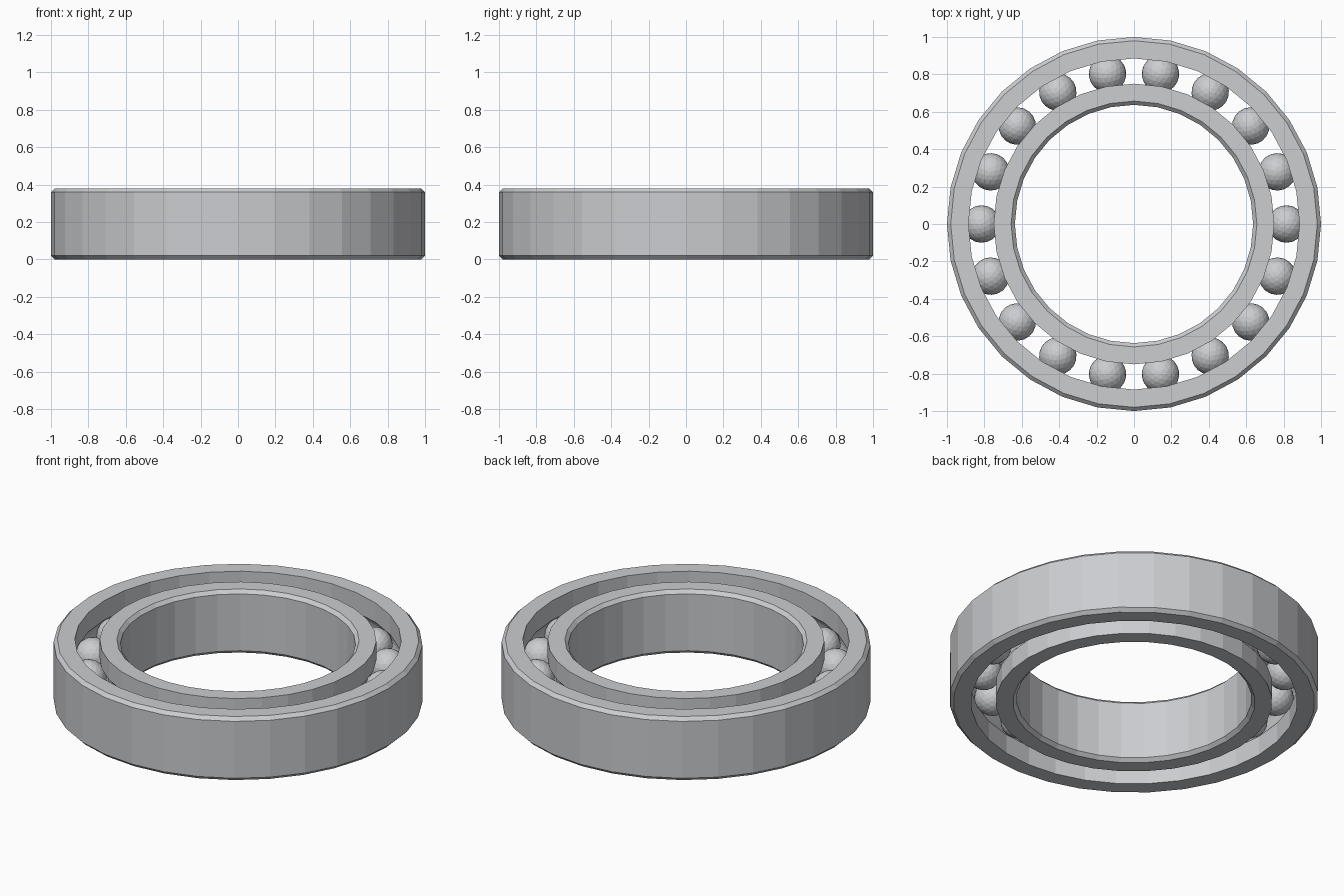
import bpy
import bmesh
from math import sin, cos, pi, radians, asin
from mathutils import Matrix

cube = bpy.data.objects.get("Cube")
if cube:
    bpy.data.objects.remove(cube, do_unlink=True)

HEIGHT = 0.38
MID = HEIGHT / 2
BEVEL = 0.02
SIDES = 32
BALLS = 18
BALL_R = 0.1
PITCH_R = 0.815
GROOVE_R = 0.102

steel = bpy.data.materials.new("steel grey")
steel.use_nodes = True
colour = (0.60, 0.61, 0.63, 1)
steel.diffuse_color = colour
steel.node_tree.nodes["Principled BSDF"].inputs["Base Color"].default_value = colour


def add_object(name, bm):
    mesh = bpy.data.meshes.new(name)
    bmesh.ops.recalc_face_normals(bm, faces=bm.faces)
    bm.to_mesh(mesh)
    bm.free()
    mesh.materials.append(steel)
    obj = bpy.data.objects.new(name, mesh)
    bpy.context.collection.objects.link(obj)
    return obj


def groove(race_r, side, steps=8):
    """Rounded ball track cut into a race, listed from bottom to top."""
    half = asin(min(1, (1 - ((race_r - PITCH_R) / GROOVE_R) ** 2) ** 0.5))
    angles = [half * (2 * i / steps - 1) for i in range(steps + 1)]
    return [(PITCH_R + side * GROOVE_R * cos(a), MID + GROOVE_R * sin(a)) for a in angles]


def ring(name, race_r, plain_r):
    """Lathe a ring with a grooved race on one side and bevelled edges on the other."""
    side = 1 if race_r > PITCH_R else -1
    inset = plain_r - side * BEVEL
    profile = [(race_r, 0), *groove(race_r, side), (race_r, HEIGHT),
               (inset, HEIGHT), (plain_r, HEIGHT - BEVEL),
               (plain_r, BEVEL), (inset, 0)]
    bm = bmesh.new()
    loops = []
    for s in range(SIDES):
        a = 2 * pi * s / SIDES
        loops.append([bm.verts.new((r * cos(a), r * sin(a), z)) for r, z in profile])
    n = len(profile)
    for s in range(SIDES):
        here, there = loops[s], loops[(s + 1) % SIDES]
        for i in range(n):
            j = (i + 1) % n
            bm.faces.new((here[i], there[i], there[j], here[j]))
    return add_object(name, bm)


# Races
ring("outer_ring", 0.885, 1.0)
ring("inner_ring", 0.75, 0.637)

# Rolling balls
for k in range(BALLS):
    turn = Matrix.Rotation(radians(360 / BALLS * k), 4, "Z")
    place = turn @ Matrix.Translation((PITCH_R, 0, MID))
    bm = bmesh.new()
    bmesh.ops.create_icosphere(bm, subdivisions=3, radius=BALL_R, matrix=place)
    add_object(f"ball_{k + 1}", bm)
